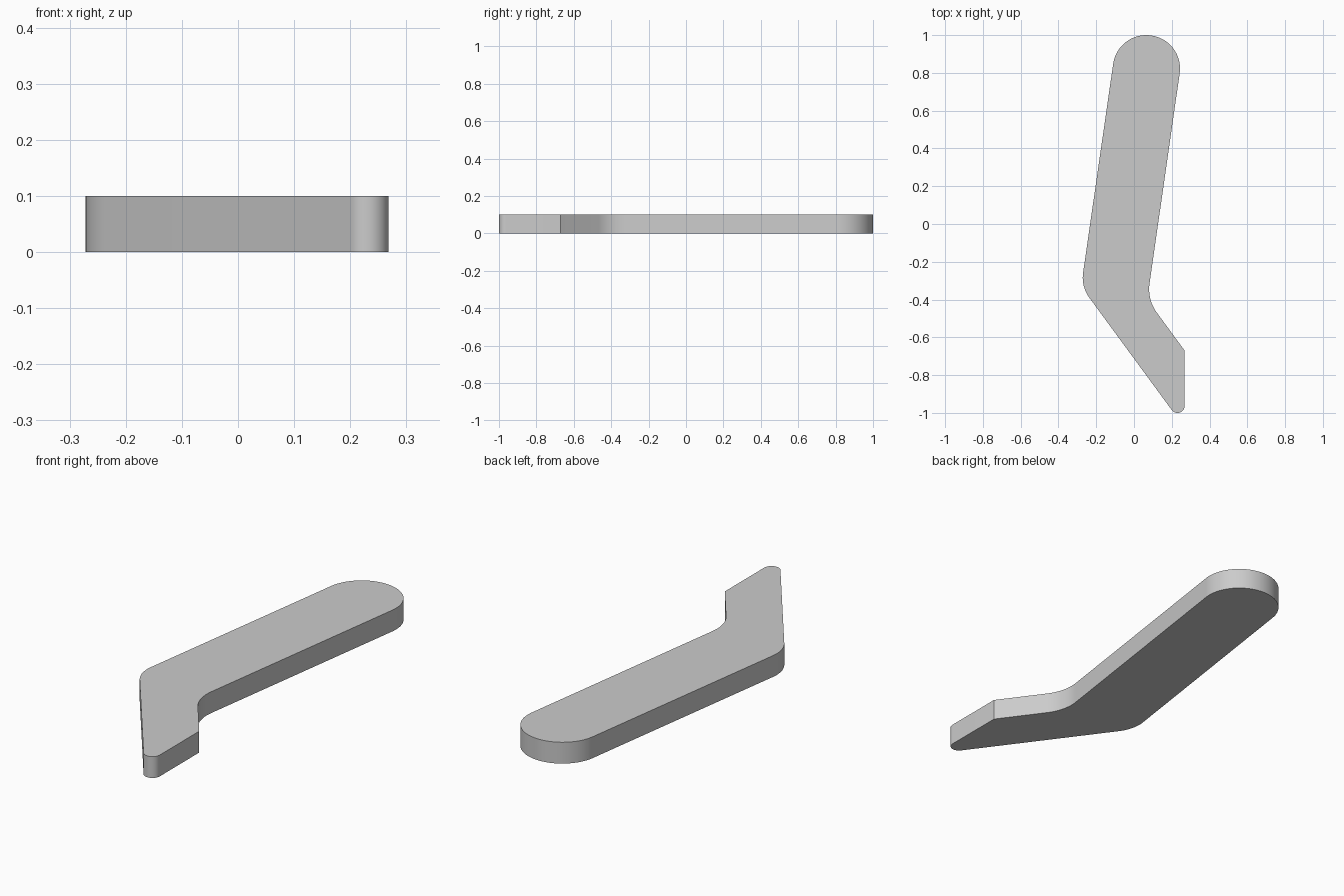
import bpy
import bmesh
import math
from mathutils import Vector

cube = bpy.data.objects.get("Cube")
if cube:
    bpy.data.objects.remove(cube, do_unlink=True)

THICKNESS = 0.1

# Outline corners, counter-clockwise: x, y, fillet radius
CORNERS = [
    (0.267, 0.973, 0.177),     # rounded head
    (-0.085, 1.023, 0.177),
    (-0.280, -0.331, 0.178),   # outer bend
    (0.211, -1.0, 0.037),      # rounded tip
    (0.268, -1.0, 0.037),
    (0.268, -0.67, 0),         # sharp shoulder
    (0.070, -0.400, 0.21),     # inner bend
]


def fillet(prev, corner, nxt, radius):
    """Points of an arc tangent to both edges at a corner."""
    if radius == 0:
        return [corner]
    u = (prev - corner).normalized()
    v = (nxt - corner).normalized()
    half = u.angle(v) / 2
    start = corner + u * radius / math.tan(half)
    centre = corner + (u + v).normalized() * radius / math.sin(half)
    arm = start - centre
    turn = math.pi - 2 * half
    # Turn direction follows the corner: convex left, concave right
    sign = 1 if u.x * v.y - u.y * v.x < 0 else -1
    steps = max(8, math.ceil(math.degrees(turn) / 4))
    points = []
    for i in range(steps + 1):
        a = sign * turn * i / steps
        c, s = math.cos(a), math.sin(a)
        points.append(centre + Vector((arm.x * c - arm.y * s,
                                       arm.x * s + arm.y * c)))
    return points


# Rounded outline
corners = [Vector((x, y)) for x, y, r in CORNERS]
outline = []
for i, (x, y, radius) in enumerate(CORNERS):
    nxt = corners[(i + 1) % len(corners)]
    outline += fillet(corners[i - 1], corners[i], nxt, radius)

# Bent flat bar, extruded from the outline
bm = bmesh.new()
base = bm.faces.new([bm.verts.new((p.x, p.y, 0)) for p in outline])
result = bmesh.ops.extrude_face_region(bm, geom=[base], use_keep_orig=True)
top = [g for g in result["geom"] if isinstance(g, bmesh.types.BMVert)]
bmesh.ops.translate(bm, verts=top, vec=(0, 0, THICKNESS))
bmesh.ops.remove_doubles(bm, verts=bm.verts, dist=0.0001)
bmesh.ops.recalc_face_normals(bm, faces=bm.faces)
mesh = bpy.data.meshes.new("bent_bar")
bm.to_mesh(mesh)
bm.free()
bar = bpy.data.objects.new("bent_bar", mesh)
bpy.context.collection.objects.link(bar)

# Plain grey material
grey = bpy.data.materials.new("light_grey")
grey.use_nodes = True
colour = (0.6, 0.6, 0.6, 1)
grey.diffuse_color = colour
grey.node_tree.nodes["Principled BSDF"].inputs["Base Color"].default_value = colour
mesh.materials.append(grey)

# Smooth rounded walls with crisp rims
bpy.ops.object.select_all(action="DESELECT")
bar.select_set(True)
bpy.context.view_layer.objects.active = bar
bpy.ops.object.shade_smooth_by_angle(angle=math.radians(25))
